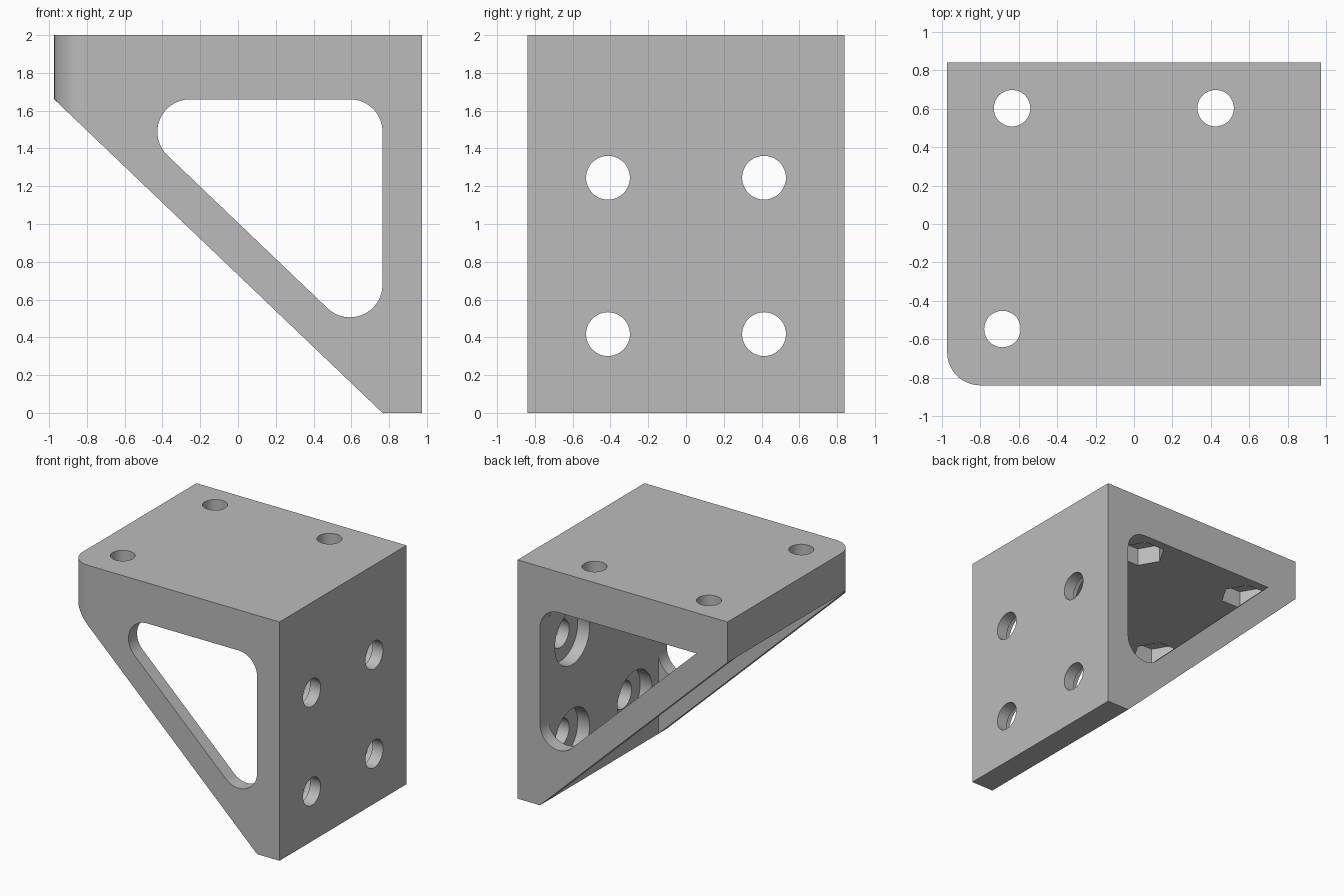
import bpy, bmesh
from math import cos, sin, pi, radians, atan2
from mathutils import Vector

cube = bpy.data.objects.get("Cube")
if cube:
    bpy.data.objects.remove(cube, do_unlink=True)

# Main dimensions
X, Y, TOP = 0.973, 0.84, 2.0
PLATE_IN = 0.765      # inner face of the upright plate
SHELF = 1.66          # underside of the top slab
RIB_IN = 0.726        # inner face of the side ribs
R = 0.172             # corner radius

grey = bpy.data.materials.new("plain grey")
grey.use_nodes = True
grey.diffuse_color = (0.5, 0.5, 0.5, 1)
grey.node_tree.nodes["Principled BSDF"].inputs["Base Color"].default_value = (0.5, 0.5, 0.5, 1)


def prism(name, pts, axis, lo, hi):
    """Extrude a 2D profile along an axis; the profile lies in the other two axes."""
    def place(p, d):
        return {"x": (d, p[0], p[1]), "y": (p[0], d, p[1]), "z": (p[0], p[1], d)}[axis]
    bm = bmesh.new()
    face = bm.faces.new([bm.verts.new(place(p, lo)) for p in pts])
    new = bmesh.ops.extrude_face_region(bm, geom=[face])["geom"]
    shift = Vector(place((0, 0), hi - lo))
    bmesh.ops.translate(bm, vec=shift, verts=[v for v in new if isinstance(v, bmesh.types.BMVert)])
    bmesh.ops.recalc_face_normals(bm, faces=bm.faces)
    mesh = bpy.data.meshes.new(name)
    bm.to_mesh(mesh)
    bm.free()
    mesh.materials.append(grey)
    ob = bpy.data.objects.new(name, mesh)
    bpy.context.collection.objects.link(ob)
    return ob


def arc(c, r, a0, a1, n=16):
    return [(c[0] + r * cos(a0 + (a1 - a0) * i / n), c[1] + r * sin(a0 + (a1 - a0) * i / n))
            for i in range(n + 1)]


def circle(c, r, n=48):
    return arc(c, r, 0, 2 * pi * (n - 1) / n, n - 1)


# Bracket body: side outline extruded across the width
body = prism("bracket_body", [(-X, TOP), (-X, SHELF), (PLATE_IN, 0), (X, 0), (X, TOP)], "y", -Y, Y)
bpy.context.view_layer.objects.active = body
body.select_set(True)


def cut(name, pts, axis, lo, hi):
    tool = prism(name, pts, axis, lo, hi)
    tool.hide_render = True
    mod = body.modifiers.new(name, "BOOLEAN")
    mod.operation, mod.solver, mod.object = "DIFFERENCE", "EXACT", tool
    bpy.ops.object.modifier_apply(modifier=name)
    bpy.data.objects.remove(tool, do_unlink=True)


# Open space between the ribs
cut("cavity", [(-1.5, SHELF), (-1.5, -0.5), (PLATE_IN, -0.5), (PLATE_IN, SHELF)], "y", -RIB_IN, RIB_IN)

# Rib windows: rounded on the front, with a sharp tip on the back
slope = atan2(SHELF, -(PLATE_IN + X))          # direction up the sloping edge
normal = slope + pi / 2                        # facing down and outward
cx = PLATE_IN - R
tip_c = (-0.255, SHELF - R)
low_c = (cx, SHELF - R + (tip_c[0] - cx) * -sin(slope) / cos(slope))
right = arc(low_c, R, normal, 2 * pi) + arc((cx, SHELF - R), R, 0, pi / 2)
round_tip = arc(tip_c, R, pi / 2, normal)
start = round_tip[-1]
sharp_tip = [(start[0] + (SHELF - start[1]) * cos(slope) / sin(slope), SHELF)]
cut("front_window", right + round_tip, "y", -Y - 0.1, -RIB_IN + 0.05)
cut("back_window", right + sharp_tip, "y", RIB_IN - 0.05, Y + 0.1)

# Rounded front corner
corner = arc((-X + R, -Y + R), R, pi, 1.5 * pi)
cut("corner_round", corner + [(-X + R, -Y - 0.1), (-X - 0.1, -Y - 0.1), (-X - 0.1, -Y + R)],
    "z", -0.1, TOP + 0.1)

# Counterbored bolt holes in the upright plate
for y in (-0.413, 0.413):
    for z in (0.417, 1.245):
        cut("bolt_hole", circle((y, z), 0.116), "x", 0.6, X + 0.1)
        cut("counterbore", circle((y, z), 0.23), "x", PLATE_IN - 0.08, PLATE_IN + 0.11)

# Screw holes with hexagonal nut pockets in the top slab
for c in ((-0.635, 0.603), (0.425, 0.603), (-0.685, -0.547)):
    cut("screw_hole", circle(c, 0.095), "z", SHELF - 0.05, TOP + 0.1)
    cut("nut_pocket", circle(c, 0.185, 6), "z", SHELF - 0.03, SHELF + 0.15)

# Smooth the curved walls and keep flat faces flat
bpy.ops.object.shade_smooth_by_angle(angle=radians(30))
weighted = body.modifiers.new("flat_faces", "WEIGHTED_NORMAL")
weighted.keep_sharp = True
